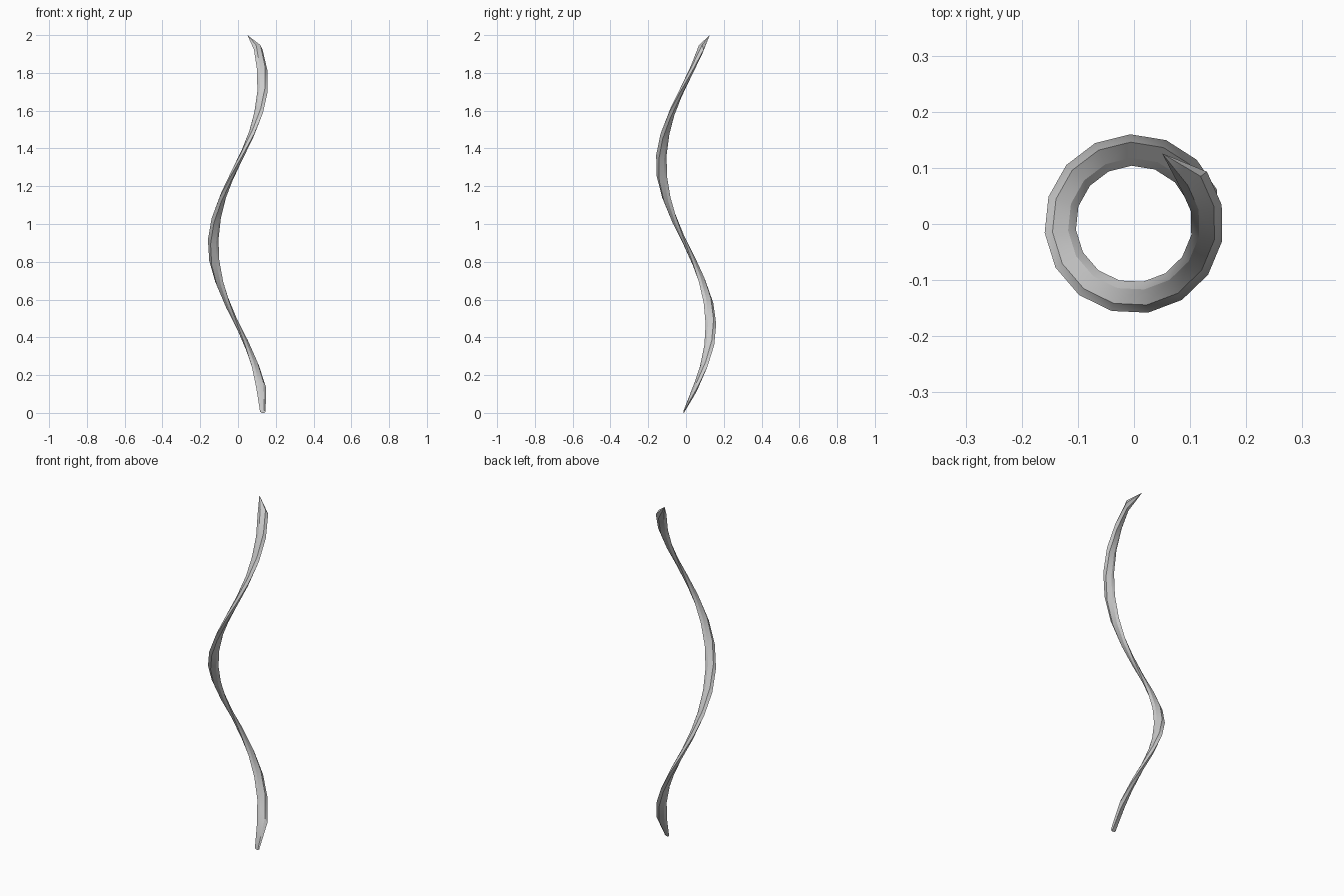
import bpy, bmesh, math

if "Cube" in bpy.data.objects:
    bpy.data.objects.remove(bpy.data.objects["Cube"])

STEP = math.radians(23.33)   # turn per ring
RISE = 0.1117                # climb per ring
COIL_R, TUBE_R, SIDES = 0.132, 0.028, 6


def add_ring(bm, turn, z, size_r, size_z):
    """Upright hexagon section, its plane passing through the coil axis."""
    ring = []
    for k in range(SIDES):
        a = 2 * math.pi * k / SIDES
        r = COIL_R + size_r * math.cos(a)
        ring.append(bm.verts.new((r * math.cos(turn), r * math.sin(turn),
                                  z + size_z * math.sin(a))))
    return ring


bm = bmesh.new()

# Narrow bottom end, then the even coil
rings = [add_ring(bm, math.radians(-5), 0.007, 0.015, 0.008)]
for i in range(1, 18):
    rings.append(add_ring(bm, math.radians(-1) + STEP * i, 0.024 + RISE * i, TUBE_R, TUBE_R))
for low, high in zip(rings, rings[1:]):
    for k in range(SIDES):
        n = (k + 1) % SIDES
        bm.faces.new((low[k], low[n], high[n], high[k]))
bm.faces.new(rings[0])

# Pointed top end
tip = bm.verts.new((0.05, 0.126, 2.0))
for k in range(SIDES):
    bm.faces.new((rings[-1][k], rings[-1][(k + 1) % SIDES], tip))

bmesh.ops.recalc_face_normals(bm, faces=bm.faces)
mesh = bpy.data.meshes.new("spiral_strand")
bm.to_mesh(mesh)
bm.free()
strand = bpy.data.objects.new("spiral_strand", mesh)
bpy.context.collection.objects.link(strand)

# Soft facets, sharp edges kept
bpy.context.view_layer.objects.active = strand
strand.select_set(True)
bpy.ops.object.shade_smooth_by_angle(angle=math.radians(30))
